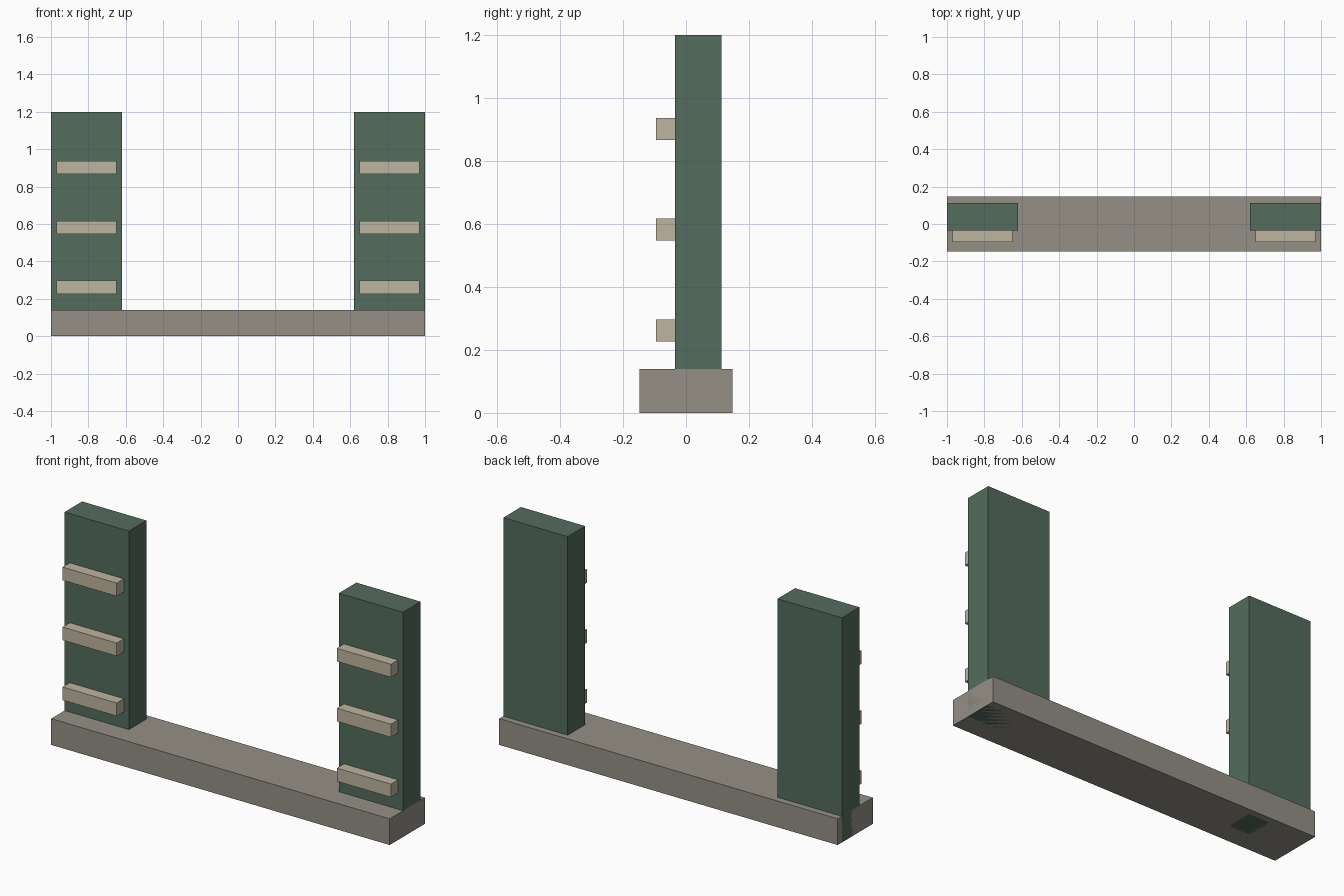
import bpy

if "Cube" in bpy.data.objects:
    bpy.data.objects.remove(bpy.data.objects["Cube"])


def material(name, color):
    m = bpy.data.materials.new(name)
    m.diffuse_color = (*color, 1)
    m.use_nodes = True
    m.node_tree.nodes["Principled BSDF"].inputs["Base Color"].default_value = m.diffuse_color
    return m


def box(name, lo, hi, mat):
    centre = [(a + b) / 2 for a, b in zip(lo, hi)]
    bpy.ops.mesh.primitive_cube_add(size=1, location=centre)
    ob = bpy.context.object
    ob.name = name
    ob.scale = [b - a for a, b in zip(lo, hi)]
    bpy.ops.object.transform_apply(location=False, rotation=False, scale=True)
    ob.data.materials.append(mat)
    return ob


stone = material("stone", (0.30, 0.28, 0.24))
green = material("green", (0.09, 0.15, 0.11))
cream = material("cream", (0.51, 0.46, 0.35))

# Long base plinth
box("base", (-1, -0.148, 0), (1, 0.148, 0.14), stone)

# Upright at each end, each with three raised slats on the front
for side, x in (("left", -0.81), ("right", 0.81)):
    box(f"{side}_upright", (x - 0.19, -0.035, 0), (x + 0.19, 0.113, 1.2), green)
    for i in range(3):
        z = 0.262 + i * 0.32
        box(f"{side}_slat_{i + 1}", (x - 0.16, -0.095, z - 0.035),
            (x + 0.16, -0.033, z + 0.035), cream)
